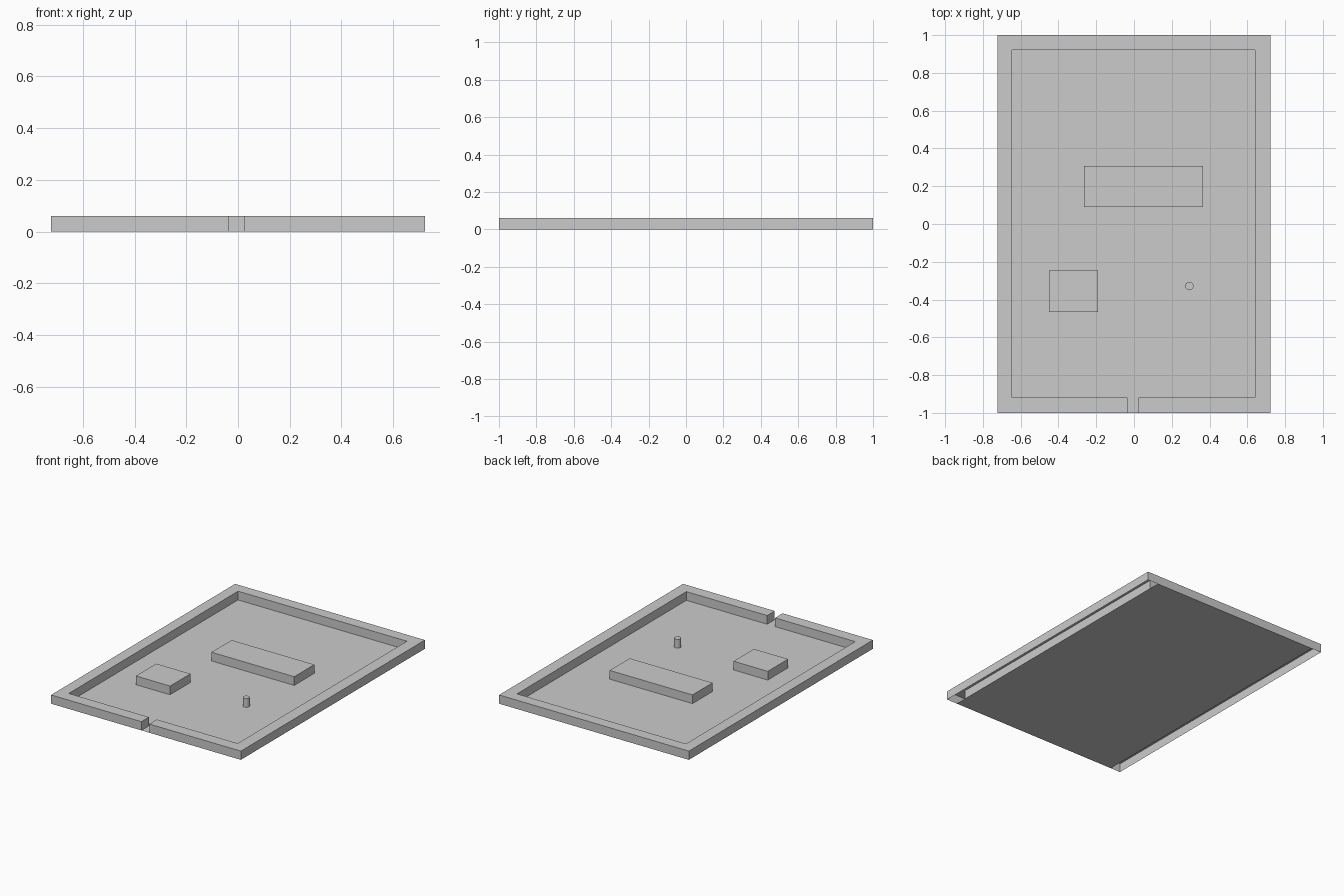
import bpy, bmesh
from math import cos, sin, tau

if "Cube" in bpy.data.objects:
    bpy.data.objects.remove(bpy.data.objects["Cube"])

HEIGHT = 0.06


def make_part(name, outline, height=0.0):
    """Flat outline at z = 0, or raised into an open-bottomed block."""
    bm = bmesh.new()
    top = [bm.verts.new((x, y, height)) for x, y in outline]
    bm.faces.new(top)
    if height:
        base = [bm.verts.new((x, y, 0)) for x, y in outline]
        n = len(outline)
        for i in range(n):
            j = (i + 1) % n
            bm.faces.new((base[i], base[j], top[j], top[i]))
    mesh = bpy.data.meshes.new(name)
    bm.to_mesh(mesh)
    bm.free()
    obj = bpy.data.objects.new(name, mesh)
    bpy.context.collection.objects.link(obj)
    return obj


def rect(x0, x1, y0, y1):
    return [(x0, y0), (x1, y0), (x1, y1), (x0, y1)]


# Thin floor sheet, running out to the front and back edges
make_part("floor", rect(-0.645, 0.64, -1, 1))

# Hollow perimeter wall with a doorway gap at the front
make_part("perimeter_wall", [
    (0.025, -1), (0.722, -1), (0.722, 1), (-0.722, 1), (-0.722, -1), (-0.035, -1),
    (-0.035, -0.918), (-0.645, -0.918), (-0.645, 0.922), (0.64, 0.922),
    (0.64, -0.918), (0.025, -0.918)], HEIGHT)

# Raised blocks on the floor
make_part("large_block", rect(-0.265, 0.365, 0.09, 0.308), HEIGHT)
make_part("small_block", rect(-0.45, -0.19, -0.467, -0.246), HEIGHT)

# Round peg
peg = make_part("peg", [(0.293 + 0.022 * cos(tau * i / 24), -0.328 + 0.022 * sin(tau * i / 24))
                        for i in range(24)], HEIGHT)
bpy.context.view_layer.objects.active = peg
peg.select_set(True)
bpy.ops.object.shade_smooth_by_angle()
